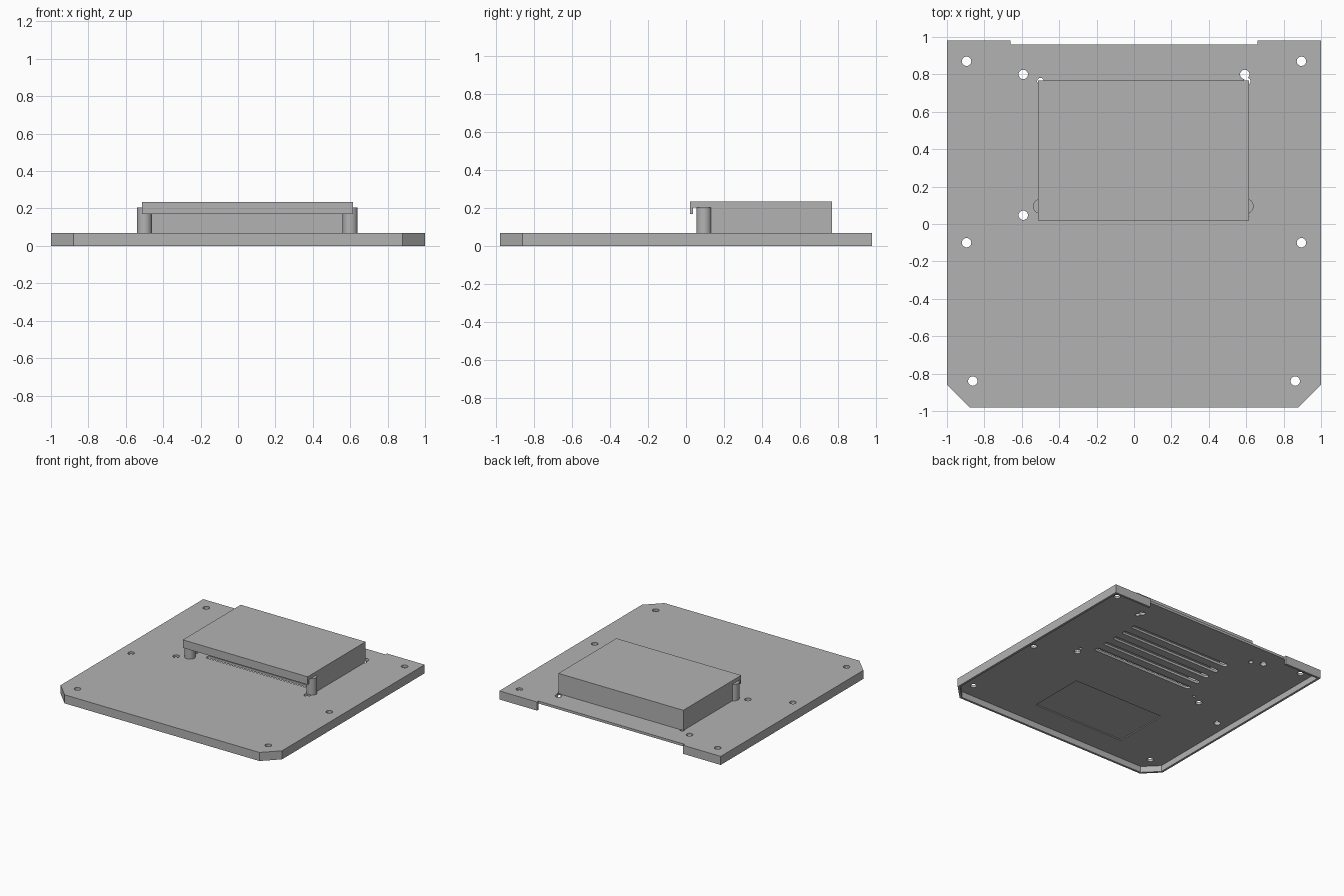
import bpy, bmesh, math

if "Cube" in bpy.data.objects:
    bpy.data.objects.remove(bpy.data.objects["Cube"], do_unlink=True)

grey = bpy.data.materials.new("plain_grey")
grey.use_nodes = True
grey.diffuse_color = (0.45, 0.45, 0.45, 1)
grey.node_tree.nodes["Principled BSDF"].inputs["Base Color"].default_value = (0.45, 0.45, 0.45, 1)


def prism(name, outline, z0, z1):
    """Extrude a flat outline between two heights."""
    bm = bmesh.new()
    face = bm.faces.new([bm.verts.new((x, y, z0)) for x, y in outline])
    top = bmesh.ops.extrude_face_region(bm, geom=[face])["geom"]
    for v in top:
        if isinstance(v, bmesh.types.BMVert):
            v.co.z = z1
    bmesh.ops.recalc_face_normals(bm, faces=bm.faces)
    mesh = bpy.data.meshes.new(name)
    bm.to_mesh(mesh)
    bm.free()
    mesh.materials.append(grey)
    ob = bpy.data.objects.new(name, mesh)
    bpy.context.collection.objects.link(ob)
    return ob


def rect(x0, x1, y0, y1):
    return [(x0, y0), (x1, y0), (x1, y1), (x0, y1)]


def circle(x, y, r, n=24):
    return [(x + r * math.cos(i * math.tau / n), y + r * math.sin(i * math.tau / n)) for i in range(n)]


def slot(x0, x1, y, r, n=8):
    """Long slot with rounded ends."""
    pts = []
    for cx, start in ((x1, -math.pi / 2), (x0, math.pi / 2)):
        for i in range(n + 1):
            a = start + math.pi * i / n
            pts.append((cx + r * math.cos(a), y + r * math.sin(a)))
    return pts


def plate_outline(m):
    """Rectangle with two cut front corners, inset by m."""
    k = m * (math.sqrt(2) - 1)
    x, y = 1 - m, 0.98 - m
    return [(-0.88 + k, -y), (0.88 - k, -y), (x, -0.86 + k), (x, y), (-x, y), (-x, -0.86 + k)]


def cut(target, outline, z0, z1):
    cutter = prism("cutter", outline, z0, z1)
    cutter.hide_render = True
    mod = target.modifiers.new("cut", "BOOLEAN")
    mod.operation, mod.solver, mod.object = "DIFFERENCE", "EXACT", cutter
    bpy.context.view_layer.objects.active = target
    bpy.ops.object.modifier_apply(modifier=mod.name)
    bpy.data.objects.remove(cutter, do_unlink=True)


def smooth(ob):
    bpy.ops.object.select_all(action="DESELECT")
    ob.select_set(True)
    bpy.context.view_layer.objects.active = ob
    bpy.ops.object.shade_smooth_by_angle(angle=math.radians(30))


# Base plate: thin slab with a skirt, open at the middle of the back
TOP, SLAB = 0.07, 0.05
plate = prism("base_plate", plate_outline(0), 0, TOP)
cut(plate, rect(-0.66, 0.66, 0.96, 1.1), -0.1, 0.2)
cut(plate, plate_outline(0.018), -0.1, SLAB)

# Shallow label recess underneath
cut(plate, rect(-0.51, 0.32, -0.76, -0.29), 0, SLAB + 0.008)

# Vent slots under the hood
for i in range(5):
    cut(plate, slot(-0.38, 0.5, 0.17 + 0.108 * i, 0.02), 0, 0.1)

# Mounting holes
holes = [(s * x, y) for s in (-1, 1) for x, y in ((0.895, 0.87), (0.895, -0.1), (0.862, -0.84), (0.592, 0.8), (0.592, 0.047))]
for x, y in holes:
    cut(plate, circle(x, y, 0.025), 0, 0.1)

# Screw holes below the hood corners
for x in (-0.5, 0.605):
    for y, r in ((0.1, 0.012), (0.763, 0.018)):
        cut(plate, circle(x, y, r, 16), 0, 0.1)
smooth(plate)

# Hood, open towards the front
X0, X1, Y0, Y1, ROOF, HIGH = -0.513, 0.615, 0.02, 0.768, 0.205, 0.235
prism("hood_roof", rect(X0, X1, Y0, Y1), ROOF, HIGH)
prism("hood_front_lip", rect(X0, X1, Y0, Y0 + 0.016), 0.17, ROOF)
wall = 0.02
prism("hood_walls", [(X0, 0.1), (X0 + wall, 0.1), (X0 + wall, Y1 - wall), (X1 - wall, Y1 - wall),
                     (X1 - wall, 0.1), (X1, 0.1), (X1, Y1), (X0, Y1)], TOP, ROOF)

# Front posts
for side, x in (("right", -0.5), ("left", 0.6)):
    smooth(prism("front_post_" + side, circle(x, 0.095, 0.04, 32), TOP, ROOF))
